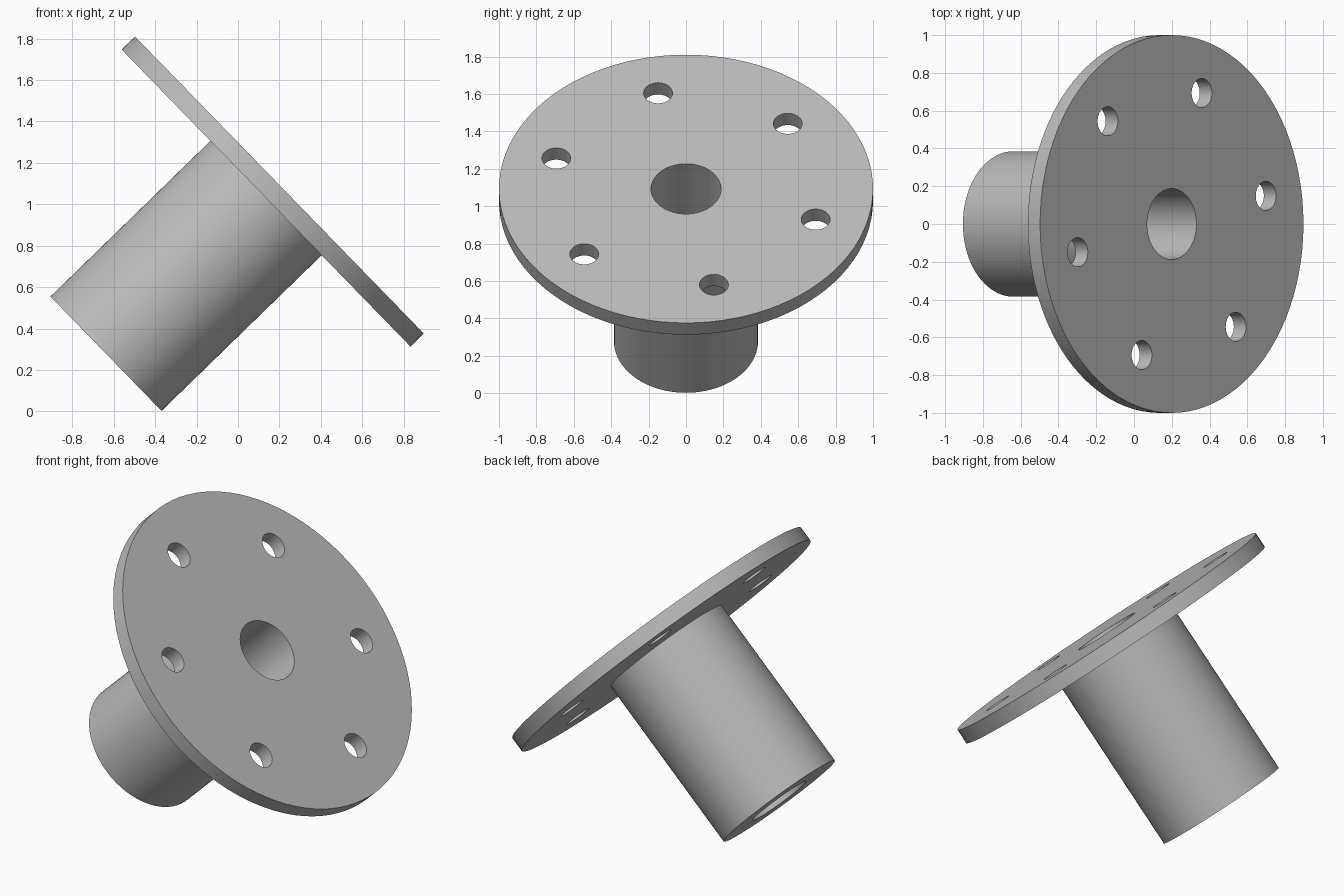
import bpy, bmesh, math
from mathutils import Matrix, Vector

if "Cube" in bpy.data.objects:
    bpy.data.objects.remove(bpy.data.objects["Cube"], do_unlink=True)

SEGMENTS = 96
FLANGE_R, FLANGE_T = 1.0, 0.09
TUBE_R, BORE_R, LENGTH = 0.385, 0.187, 1.168
HOLE_R, HOLE_CIRCLE, HOLE_COUNT, HOLE_OFFSET = 0.077, 0.73, 6, 11.8
TILT = math.radians(45.8)

grey = bpy.data.materials.new("plain grey")
grey.use_nodes = True
colour = (0.5, 0.5, 0.5, 1)
grey.diffuse_color = colour
grey.node_tree.nodes["Principled BSDF"].inputs["Base Color"].default_value = colour


def make_object(name, bm):
    mesh = bpy.data.meshes.new(name)
    bmesh.ops.recalc_face_normals(bm, faces=bm.faces)
    bm.to_mesh(mesh)
    bm.free()
    mesh.materials.append(grey)
    obj = bpy.data.objects.new(name, mesh)
    bpy.context.collection.objects.link(obj)
    return obj


# Flange, tube and bore as one turned profile, outer face at local z = 0
profile = [(BORE_R, -LENGTH), (TUBE_R, -LENGTH), (TUBE_R, -FLANGE_T),
           (FLANGE_R, -FLANGE_T), (FLANGE_R, 0), (BORE_R, 0)]
bm = bmesh.new()
verts = [bm.verts.new((r, 0, z)) for r, z in profile]
edges = [bm.edges.new((v, verts[i - 1])) for i, v in enumerate(verts)]
bmesh.ops.spin(bm, geom=verts + edges, cent=(0, 0, 0), axis=(0, 0, 1),
               angle=math.tau, steps=SEGMENTS, use_merge=True)
bmesh.ops.remove_doubles(bm, verts=bm.verts, dist=1e-5)
flanged_tube = make_object("flanged_tube", bm)

# Ring of bolt holes
bm = bmesh.new()
for i in range(HOLE_COUNT):
    angle = math.radians(HOLE_OFFSET) + math.tau * i / HOLE_COUNT
    centre = Vector((HOLE_CIRCLE * math.cos(angle), HOLE_CIRCLE * math.sin(angle), -FLANGE_T / 2))
    bmesh.ops.create_cone(bm, cap_ends=True, segments=48, radius1=HOLE_R, radius2=HOLE_R,
                          depth=FLANGE_T * 3, matrix=Matrix.Translation(centre))
cutter = make_object("bolt_hole_cutter", bm)
cutter.hide_render = True

cut = flanged_tube.modifiers.new("bolt holes", "BOOLEAN")
cut.operation = "DIFFERENCE"
cut.solver = "EXACT"
cut.object = cutter

bpy.ops.object.select_all(action="DESELECT")
flanged_tube.select_set(True)
bpy.context.view_layer.objects.active = flanged_tube
bpy.ops.object.modifier_apply(modifier=cut.name)
bpy.data.objects.remove(cutter, do_unlink=True)
bpy.ops.object.shade_smooth_by_angle(angle=math.radians(30))

# Tilt the axis and stand the tube's lower rim on the floor
flanged_tube.rotation_euler = (0, TILT, 0)
flanged_tube.location = (0.2, 0, 1.093)
